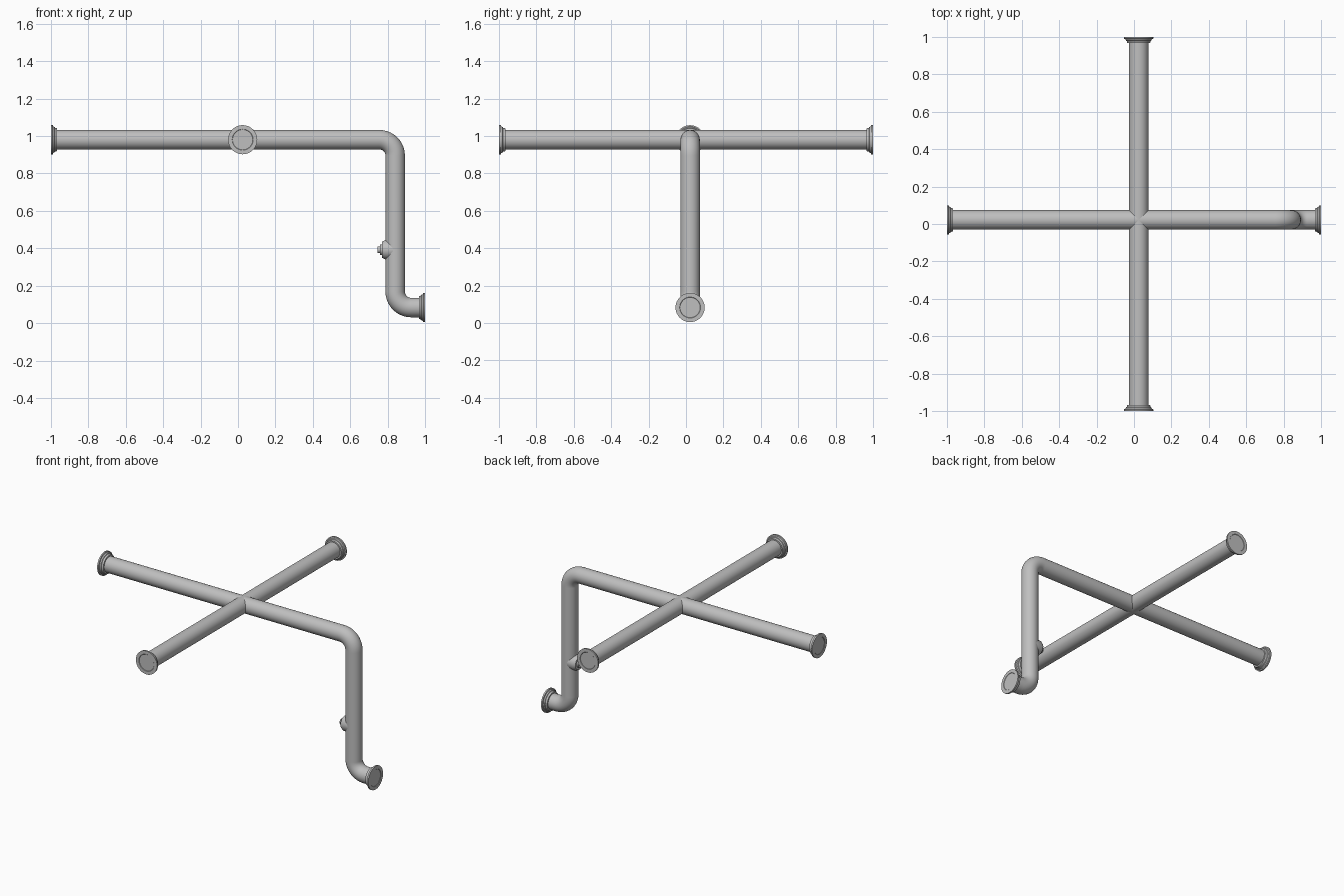
import bpy, bmesh, math
from mathutils import Vector, Matrix

cube = bpy.data.objects.get("Cube")
if cube:
    bpy.data.objects.remove(cube)

SIDES = 32
R = 0.052                      # pipe radius
CX, CY, CZ = 0.025, 0.022, 0.98  # centre of the crossing
DROP_X, LOW_Z, BEND = 0.84, 0.083, 0.085

metal = bpy.data.materials.new("grey_metal")
metal.use_nodes = True
GREY = (0.52, 0.52, 0.52, 1)
metal.diffuse_color = GREY
metal.node_tree.nodes["Principled BSDF"].inputs["Base Color"].default_value = GREY


def finish(name, bm):
    """Turn a bmesh into a smooth-shaded object with sharp edges kept."""
    bmesh.ops.recalc_face_normals(bm, faces=bm.faces)
    mesh = bpy.data.meshes.new(name)
    bm.to_mesh(mesh)
    bm.free()
    mesh.materials.append(metal)
    obj = bpy.data.objects.new(name, mesh)
    bpy.context.collection.objects.link(obj)
    bpy.ops.object.select_all(action='DESELECT')
    obj.select_set(True)
    bpy.context.view_layer.objects.active = obj
    bpy.ops.object.shade_smooth_by_angle(angle=math.radians(35))
    return obj


def loft(name, rings):
    """Skin circles given as (centre, direction, radius) and cap both ends."""
    bm = bmesh.new()
    loops = []
    for centre, direction, radius in rings:
        rot = Vector((0, 0, 1)).rotation_difference(direction).to_matrix()
        if abs(direction.y) < 0.5:   # keep rings aligned along paths in the xz plane
            side = Vector((0, 1, 0))
            rot = Matrix((side, direction.cross(side), direction)).transposed()
        loops.append([bm.verts.new(centre + rot @ Vector(
            (radius * math.cos(a), radius * math.sin(a), 0)))
            for a in (2 * math.pi * i / SIDES for i in range(SIDES))])
    for a, b in zip(loops, loops[1:]):
        for i in range(SIDES):
            j = (i + 1) % SIDES
            bm.faces.new((a[i], a[j], b[j], b[i]))
    bm.faces.new(loops[0])
    bm.faces.new(loops[-1])
    return finish(name, bm)


def turned(name, origin, direction, profile):
    """Turned part: profile of (distance along direction, radius)."""
    d = Vector(direction)
    return loft(name, [(Vector(origin) + d * t, d, r) for t, r in profile])


# Stepped end flange with a shallow round recess in its face
FLANGE = [(-0.034, R), (-0.034, 0.061), (-0.022, 0.064), (-0.020, 0.068),
          (-0.012, 0.071), (-0.010, 0.078), (0, 0.078), (0, 0.056), (-0.002, 0.054)]


def flange(name, end, direction):
    turned(name, end, direction, FLANGE)


# Straight front-to-back pipe
turned("cross_pipe", (CX, -0.98, CZ), (0, 1, 0), [(0, R), (1.96, R)])
flange("front_flange", (CX, -1, CZ), (0, -1, 0))
flange("back_flange", (CX, 1, CZ), (0, 1, 0))

# Sideways pipe that turns down and then out again
X, DOWN = Vector((1, 0, 0)), Vector((0, 0, -1))
path = [(Vector((-0.98, CY, CZ)), X, R)]
STEPS = 10
bends = [(Vector((DROP_X - BEND, CY, CZ - BEND)), -DOWN, X, X, DOWN),
         (Vector((DROP_X + BEND, CY, LOW_Z + BEND)), -X, DOWN, DOWN, X)]
for centre, u, v, d0, d1 in bends:
    for k in range(STEPS + 1):
        c, s = math.cos(k * math.pi / 2 / STEPS), math.sin(k * math.pi / 2 / STEPS)
        path.append((centre + BEND * (u * c + v * s), d0 * c + d1 * s, R))
path.append((Vector((0.98, CY, LOW_Z)), X, R))
loft("bent_pipe", path)
flange("right_flange", (-1, CY, CZ), (-1, 0, 0))
flange("lower_left_flange", (1, CY, LOW_Z), (1, 0, 0))

# Small capped outlet on the inner side of the drop pipe
turned("side_outlet", (DROP_X, CY, 0.392), (-1, 0, 0),
       [(0, 0.051), (0.055, 0.051), (0.07, 0.043), (0.07, 0.029),
        (0.082, 0.029), (0.082, 0.018), (0.094, 0.018)])
